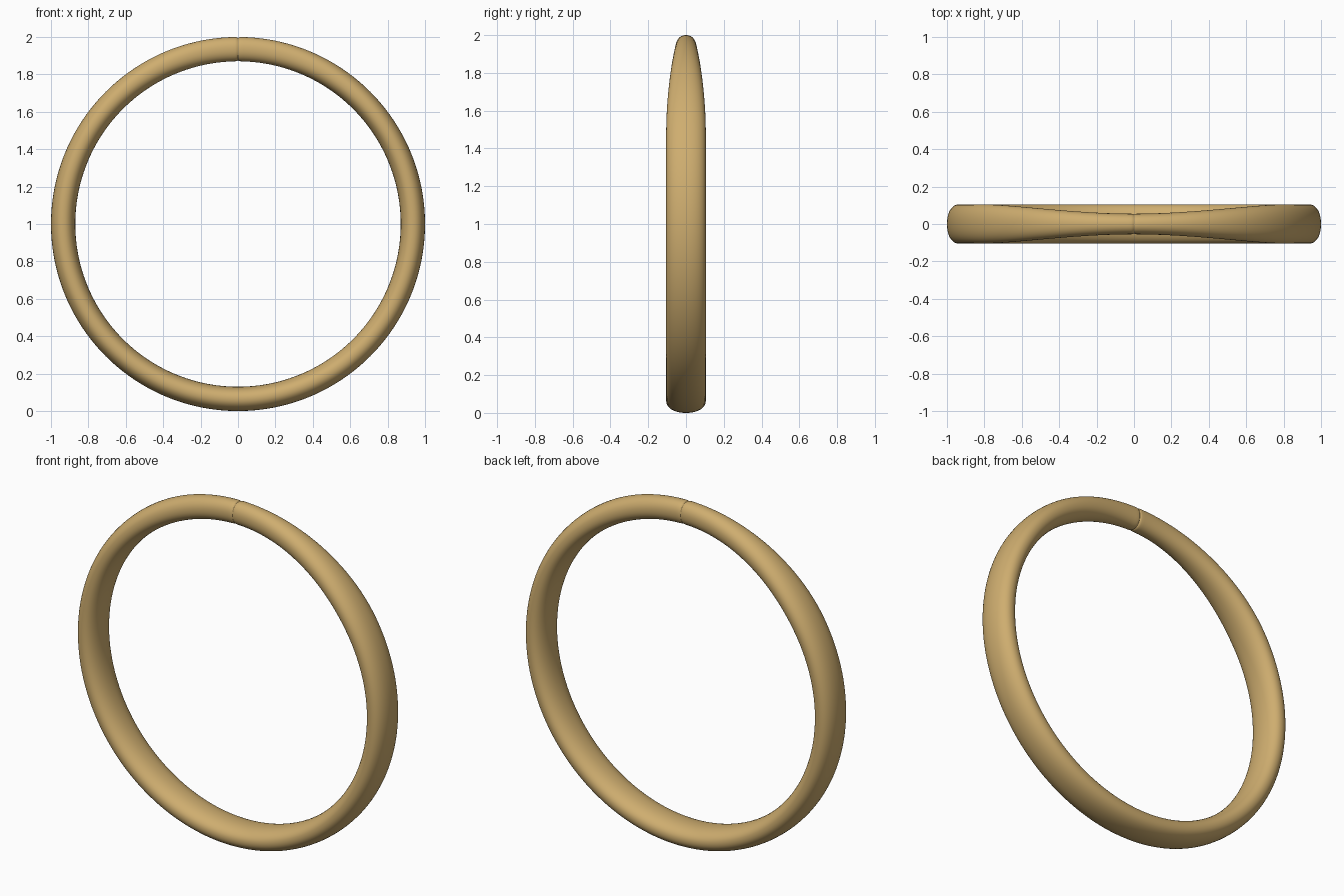
import bpy, bmesh, math

if "Cube" in bpy.data.objects:
    bpy.data.objects.remove(bpy.data.objects["Cube"])

R, THICK = 0.935, 0.065          # centre radius, radial half thickness
W_TOP, W_FULL = 0.055, 0.105     # half width at the seam and around the rest
SEG, SIDES = 192, 40


def half_width(a):
    # band narrows smoothly towards the seam at the top
    t = min(1.0, min(a, 2 * math.pi - a) / math.radians(60))
    return W_TOP + (W_FULL - W_TOP) * t * t * (3 - 2 * t)


def spow(v, p):
    return math.copysign(abs(v) ** p, v)


# section angles, with extra rings to form the fine seam groove
tips = [0.0, 0.003, 0.008, 0.016]
step = 2 * math.pi / SEG
angles = tips + [i * step for i in range(1, SEG)] + [2 * math.pi - a for a in tips[:0:-1]]
groove = {0: 0.9, 1: 0.95, 2: 0.985, len(angles) - 1: 0.95, len(angles) - 2: 0.985}

# swept ring
bm = bmesh.new()
rings = []
for i, a in enumerate(angles):
    s = groove.get(i, 1.0)
    ring = []
    for j in range(SIDES):
        b = 2 * math.pi * j / SIDES
        r = R + THICK * s * spow(math.cos(b), 0.92)
        y = half_width(a) * s * spow(math.sin(b), 0.92)
        ring.append(bm.verts.new((r * math.sin(a), y, 1 + r * math.cos(a))))
    rings.append(ring)
for i, ring in enumerate(rings):
    nxt = rings[(i + 1) % len(rings)]
    for j in range(SIDES):
        k = (j + 1) % SIDES
        bm.faces.new((ring[j], ring[k], nxt[k], nxt[j]))
bmesh.ops.recalc_face_normals(bm, faces=bm.faces)
for f in bm.faces:
    f.smooth = True
mesh = bpy.data.meshes.new("ring_band")
bm.to_mesh(mesh)
bm.free()
band = bpy.data.objects.new("ring_band", mesh)
bpy.context.collection.objects.link(band)

# gold material
gold = bpy.data.materials.new("gold")
gold.diffuse_color = (0.62, 0.42, 0.16, 1)
gold.use_nodes = True
gold.node_tree.nodes["Principled BSDF"].inputs["Base Color"].default_value = gold.diffuse_color
mesh.materials.append(gold)
